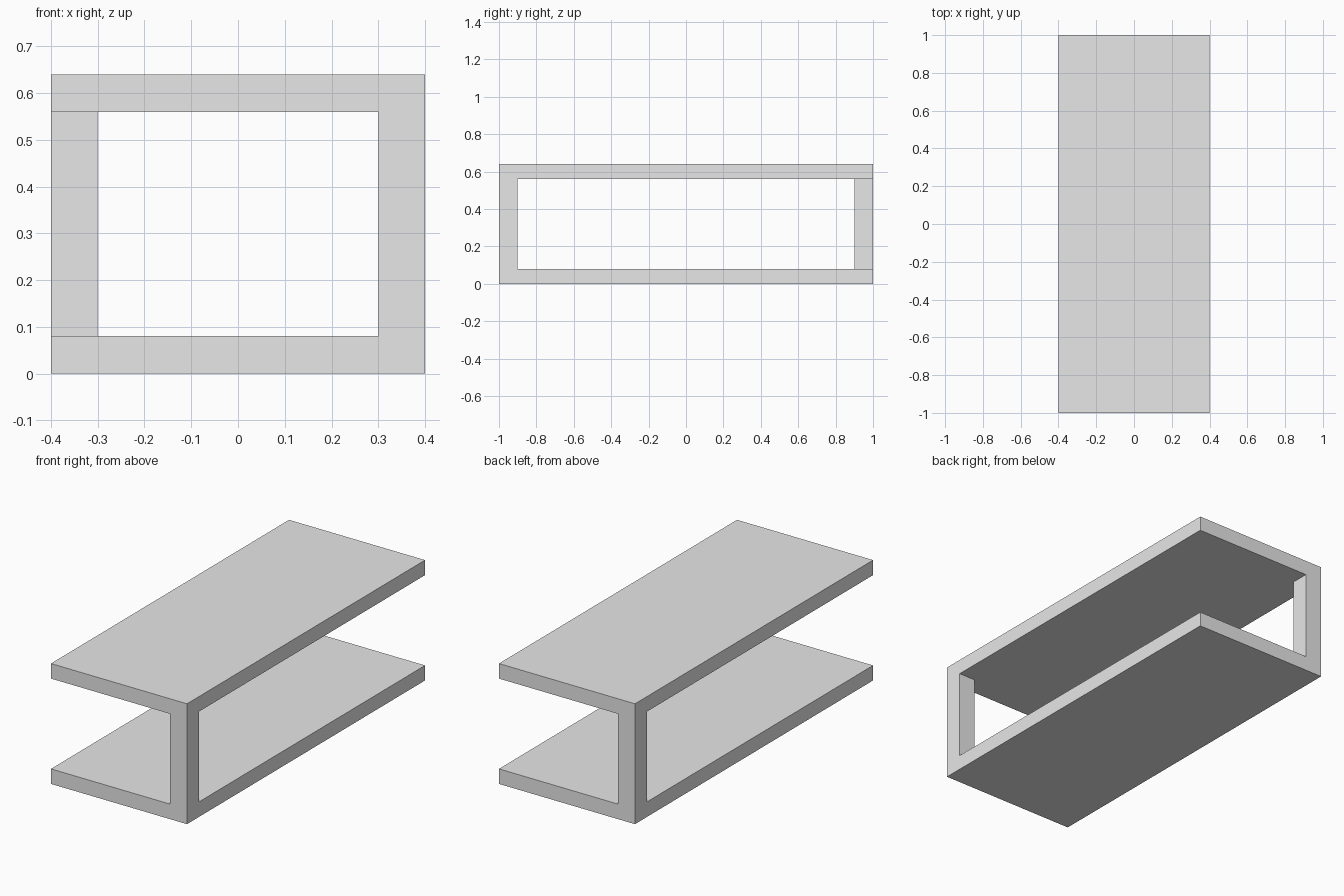
import bpy

default_cube = bpy.data.objects.get("Cube")
if default_cube:
    bpy.data.objects.remove(default_cube, do_unlink=True)

WIDTH, LENGTH, HEIGHT = 0.8, 2.0, 0.64
SLAB = 0.08   # slab thickness
POST = 0.1    # post width

grey = bpy.data.materials.new("light_grey")
grey.use_nodes = True
colour = (0.8, 0.8, 0.8, 1)
grey.diffuse_color = colour
grey.node_tree.nodes["Principled BSDF"].inputs["Base Color"].default_value = colour


def box(name, centre, size):
    bpy.ops.mesh.primitive_cube_add(size=1, location=centre)
    part = bpy.context.object
    part.name = name
    part.scale = size
    bpy.ops.object.transform_apply(location=False, rotation=False, scale=True)
    part.data.materials.append(grey)
    return part


# Bottom and top slabs
for name, z in (("bottom_slab", SLAB / 2), ("top_slab", HEIGHT - SLAB / 2)):
    box(name, (0, 0, z), (WIDTH, LENGTH, SLAB))

# Two posts on opposite corners: front left and back right
for name, side in (("front_left_post", 1), ("back_right_post", -1)):
    box(name,
        (side * (WIDTH - POST) / 2, -side * (LENGTH - POST) / 2, HEIGHT / 2),
        (POST, POST, HEIGHT - 2 * SLAB))
